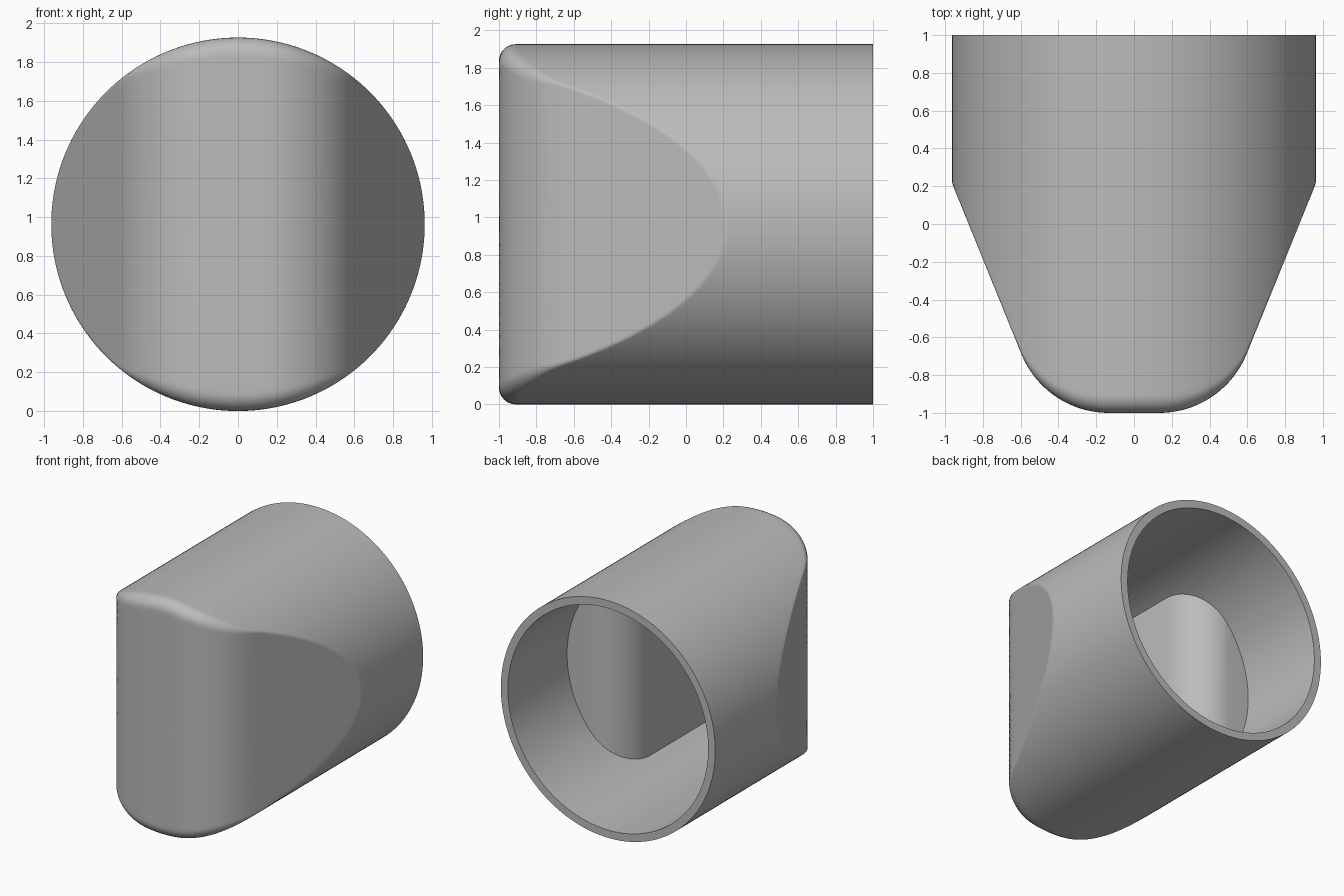
import bpy, bmesh, math

if "Cube" in bpy.data.objects:
    bpy.data.objects.remove(bpy.data.objects["Cube"], do_unlink=True)

R, INNER_R, FILLET = 0.963, 0.9, 0.09
SEGMENTS, RINGS, ARC = 160, 30, 8
NOSE_R, FLAT = 0.5, 0.133            # nose rounding radius, half width of flat tip
SLOPE = math.radians(67.9)

grey = bpy.data.materials.new("plain_grey")
grey.use_nodes = True
colour = (0.5, 0.5, 0.5, 1)
grey.diffuse_color = colour
grey.node_tree.nodes["Principled BSDF"].inputs["Base Color"].default_value = colour


def nose(x):
    """Plan curve of the wedge: flat tip, round shoulder, straight flank."""
    u = abs(x) - FLAT
    if u <= 0:
        return -1.0
    reach = NOSE_R * math.sin(SLOPE)
    if u < reach:
        return -1 + NOSE_R - math.sqrt(NOSE_R ** 2 - u * u)
    return -1 + NOSE_R * (1 - math.cos(SLOPE)) + (u - reach) * math.tan(SLOPE)


def section(angle):
    """Radius and depth pairs from the nose centre, over the fillet, to the rear."""
    c = math.cos(angle)
    tests = [math.pi * i / 400 for i in range(201)]

    def centre(t):
        return nose((R - FILLET + FILLET * math.sin(t)) * c) + FILLET * math.cos(t)

    start = max(tests, key=centre)
    mid = centre(start)
    r0 = R - FILLET + FILLET * math.sin(start)
    pts = [(r0 * i / RINGS, nose(r0 * i / RINGS * c)) for i in range(1, RINGS + 1)]
    for i in range(1, ARC + 1):
        t = start + (math.pi / 2 - start) * i / ARC
        pts.append((R - FILLET + FILLET * math.sin(t), mid - FILLET * math.cos(t)))
    return pts + [(R, mid + 0.03), (R, 1.0)]


def make_object(name, bm):
    bmesh.ops.recalc_face_normals(bm, faces=bm.faces)
    mesh = bpy.data.meshes.new(name)
    bm.to_mesh(mesh)
    bm.free()
    ob = bpy.data.objects.new(name, mesh)
    bpy.context.collection.objects.link(ob)
    mesh.materials.append(grey)
    return ob


def prism(name, outline, axis, low, high):
    """Extrude an outline along z (axis 2) or y (axis 1)."""
    bm = bmesh.new()
    place = (lambda p, h: (p[0], p[1], h)) if axis == 2 else (lambda p, h: (p[0], h, p[1]))
    base = bm.faces.new([bm.verts.new(place(p, low)) for p in outline])
    out = bmesh.ops.extrude_face_region(bm, geom=[base])
    for v in out["geom"]:
        if isinstance(v, bmesh.types.BMVert):
            v.co[axis] = high
    return make_object(name, bm)


def boolean(target, cutter, operation):
    mod = target.modifiers.new(operation, "BOOLEAN")
    mod.operation, mod.object, mod.solver = operation, cutter, "EXACT"
    bpy.context.view_layer.objects.active = target
    bpy.ops.object.modifier_apply(modifier=mod.name)
    bpy.data.objects.remove(cutter, do_unlink=True)


# Outer body: round tube whose front is pinched to a rounded wedge
bm = bmesh.new()
angles = [2 * math.pi * i / SEGMENTS for i in range(SEGMENTS)]
tip = bm.verts.new((0, -1, R))
columns = [[bm.verts.new((r * math.cos(a), y, R + r * math.sin(a))) for r, y in section(a)]
           for a in angles]
for i, col in enumerate(columns):
    after = columns[(i + 1) % SEGMENTS]
    bm.faces.new((tip, col[0], after[0]))
    for j in range(len(col) - 1):
        bm.faces.new((col[j], col[j + 1], after[j + 1], after[j]))
bm.faces.new([col[-1] for col in columns])
body = make_object("wedge_cap_body", bm)

# Hollow: round bore that narrows over rounded shoulders to an upright slot
bore = prism("bore_cutter", [(INNER_R * math.cos(a), R + INNER_R * math.sin(a)) for a in angles],
             1, -0.98, 1.2)
SLOT, SHOULDER, LEDGE, FLOOR = 0.385, 0.33, 0.24, -0.87
half = [(SLOT, FLOOR)]
for i in range(17):
    t = math.pi / 2 * i / 16
    half.append((SLOT + SHOULDER * (1 - math.cos(t)), LEDGE - SHOULDER * (1 - math.sin(t))))
half += [(1.2, LEDGE), (1.2, 1.1)]
plan = half + [(-x, y) for x, y in reversed(half)]
boolean(bore, prism("plan_cutter", plan, 2, -0.5, 2.5), "INTERSECT")
boolean(body, bore, "DIFFERENCE")

# Smooth shading with crisp rims
bpy.ops.object.select_all(action="DESELECT")
body.select_set(True)
bpy.context.view_layer.objects.active = body
bpy.ops.object.shade_smooth_by_angle(angle=math.radians(30))
